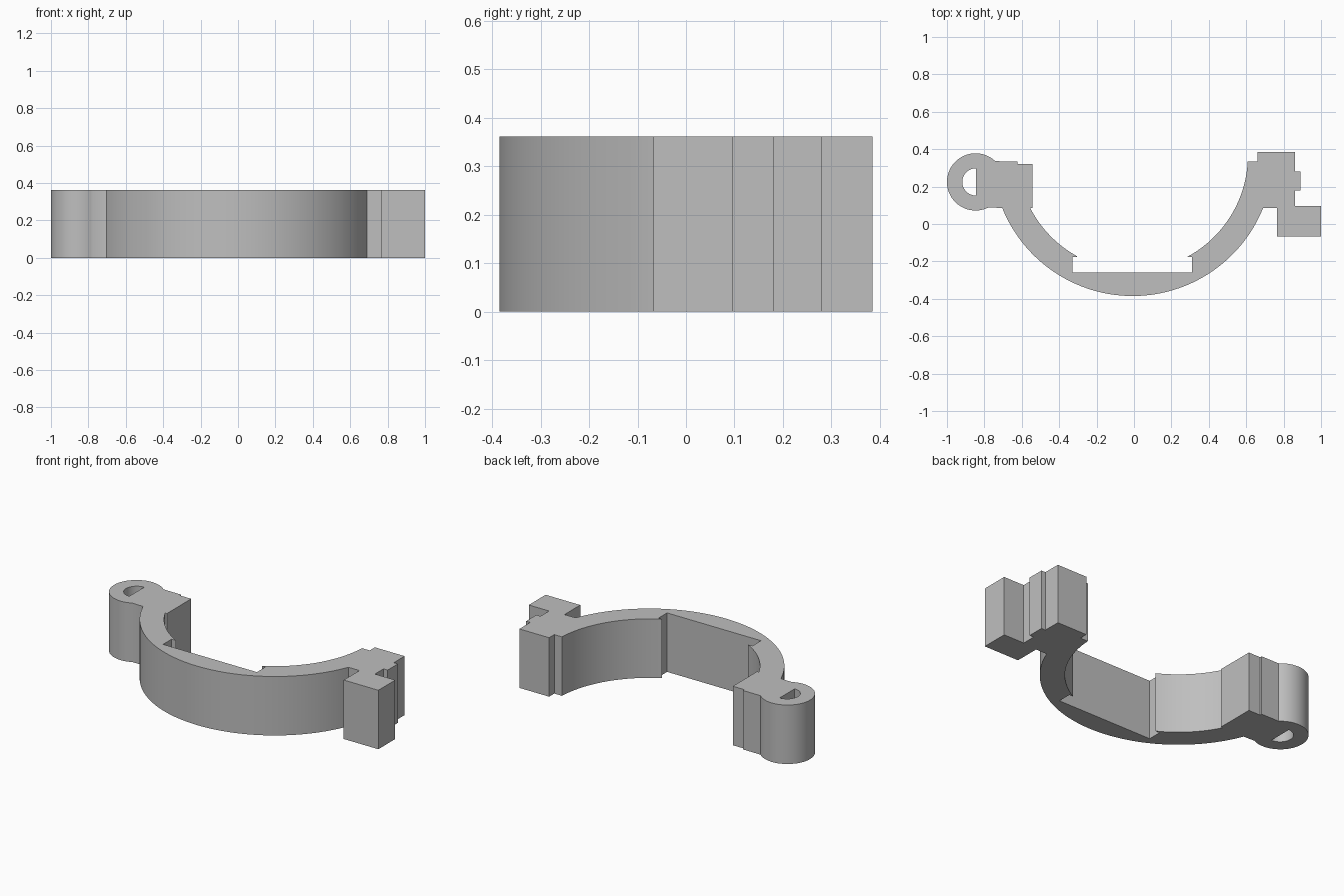
import bpy
import bmesh
from math import cos, sin, radians

if "Cube" in bpy.data.objects:
    bpy.data.objects.remove(bpy.data.objects["Cube"])

HEIGHT = 0.362
BAND = (-0.007, 0.367)      # centre of the curved band
EYE = (-0.847, 0.225)       # centre of the hinge eye
R_OUT, R_IN = 0.752, 0.616


def arc(centre, radius, start, end, steps):
    """Points along an arc, angles in degrees."""
    angles = [radians(start + (end - start) * i / steps) for i in range(steps + 1)]
    return [(centre[0] + radius * cos(a), centre[1] + radius * sin(a)) for a in angles]


# Inner side: band with a rectangular pocket at the bottom
inner_side = (
    arc(BAND, R_IN, -3, -61.7, 24)
    + [(0.31, -0.176), (0.31, -0.259), (-0.328, -0.259), (-0.328, -0.176)]
    + arc(BAND, R_IN, -118.4, -152.8, 16)
)
# Hinge end: stepped block and round eye
hinge_end = (
    [(-0.543, 0.086), (-0.543, 0.322), (-0.622, 0.322), (-0.622, 0.335)]
    + arc(EYE, 0.153, 46.3, 297.2, 48)
)
# Outer side of the band
outer_side = arc(BAND, R_OUT, -158, -22, 64)
# Latch end: square foot, side rib and top block
latch_end = [
    (0.765, 0.086), (0.765, -0.067), (1.0, -0.067), (1.0, 0.097),
    (0.862, 0.097), (0.862, 0.18), (0.89, 0.18), (0.89, 0.28),
    (0.862, 0.28), (0.862, 0.385), (0.66, 0.385), (0.66, 0.335),
]
outline = inner_side + hinge_end + outer_side + latch_end
# Half-round pin hole through the eye
pin_hole = arc((-0.845, 0.225), 0.073, 90, 270, 24)

# Fill the profile and extrude it
bm = bmesh.new()
edges = []
for loop in (outline, pin_hole):
    verts = [bm.verts.new((x, y, 0)) for x, y in loop]
    edges += [bm.edges.new((v, verts[i - 1])) for i, v in enumerate(verts)]
bmesh.ops.triangle_fill(bm, edges=edges, use_beauty=True, use_dissolve=False)
result = bmesh.ops.extrude_face_region(bm, geom=bm.faces[:], use_keep_orig=True)
top = [g for g in result["geom"] if isinstance(g, bmesh.types.BMVert)]
bmesh.ops.translate(bm, verts=top, vec=(0, 0, HEIGHT))
bmesh.ops.recalc_face_normals(bm, faces=bm.faces[:])
mesh = bpy.data.meshes.new("clamp_half")
bm.to_mesh(mesh)
bm.free()

clamp = bpy.data.objects.new("clamp_half", mesh)
bpy.context.collection.objects.link(clamp)

# Plain grey
grey = bpy.data.materials.new("light_grey")
grey.use_nodes = True
grey.diffuse_color = (0.52, 0.52, 0.52, 1)
grey.node_tree.nodes["Principled BSDF"].inputs["Base Color"].default_value = (0.52, 0.52, 0.52, 1)
mesh.materials.append(grey)

bpy.ops.object.select_all(action="DESELECT")
clamp.select_set(True)
bpy.context.view_layer.objects.active = clamp
bpy.ops.object.shade_smooth_by_angle(angle=radians(30))
